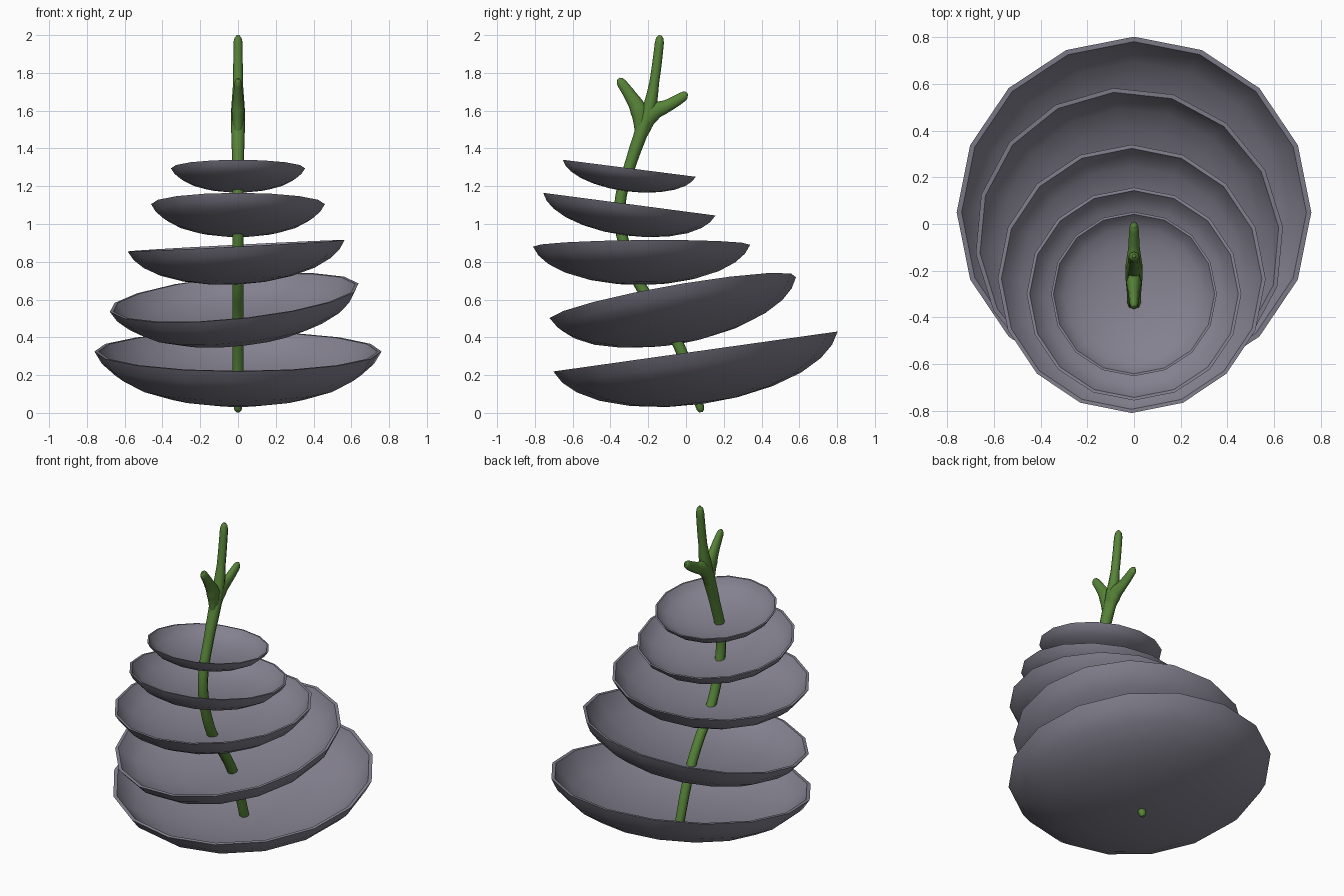
import bpy, bmesh, math
from mathutils import Matrix

if "Cube" in bpy.data.objects:
    bpy.data.objects.remove(bpy.data.objects["Cube"])


def material(name, rgb):
    m = bpy.data.materials.new(name)
    m.diffuse_color = (*rgb, 1)
    m.use_nodes = True
    m.node_tree.nodes["Principled BSDF"].inputs["Base Color"].default_value = m.diffuse_color
    return m


GREY = material("slate_grey", (0.23, 0.22, 0.275))
GREEN = material("stem_green", (0.095, 0.23, 0.04))
SIDES = 16

# Bowl profile: (radius, depth) as fractions of rim radius and full depth
PROFILE = [(1, 0), (0.95, 0.23), (0.86, 0.45), (0.71, 0.67),
           (0.5, 0.85), (0.25, 0.965)]


def dish(name, centre, radius, depth, tilt_back, tilt_side, spin=0):
    """Thin round bowl with a flat rim, tilted about its rim centre."""
    t = 0.028 * radius
    outer = [(r * radius, -d * depth) for r, d in PROFILE]
    inner = [(r * (radius - t), -d * (depth - t)) for r, d in PROFILE]
    bm = bmesh.new()

    def ring(r, z):
        return [bm.verts.new((r * math.sin(2 * math.pi * i / SIDES),
                              r * math.cos(2 * math.pi * i / SIDES), z))
                for i in range(SIDES)]

    rings = [ring(*p) for p in reversed(outer)] + [ring(*p) for p in inner]
    for a, b in zip(rings, rings[1:]):
        for i in range(SIDES):
            j = (i + 1) % SIDES
            bm.faces.new((a[i], a[j], b[j], b[i]))
    for loop, z in ((rings[0], -depth), (rings[-1], -depth + t)):
        pole = bm.verts.new((0, 0, z))
        for i in range(SIDES):
            bm.faces.new((loop[i], loop[(i + 1) % SIDES], pole))
    bmesh.ops.recalc_face_normals(bm, faces=bm.faces)
    turn = (Matrix.Rotation(math.radians(tilt_back), 4, 'X')
            @ Matrix.Rotation(-math.radians(tilt_side), 4, 'Y')
            @ Matrix.Rotation(math.radians(spin), 4, 'Z'))
    bm.transform(Matrix.Translation(centre) @ turn)
    me = bpy.data.meshes.new(name)
    bm.to_mesh(me)
    bm.free()
    me.materials.append(GREY)
    ob = bpy.data.objects.new(name, me)
    bpy.context.collection.objects.link(ob)
    bpy.ops.object.select_all(action='DESELECT')
    ob.select_set(True)
    bpy.context.view_layer.objects.active = ob
    bpy.ops.object.shade_smooth_by_angle(angle=math.radians(35))


def tube(name, points, flatten=1):
    """Tapered tube through (y, z, radius) points in the x = 0 plane."""
    cu = bpy.data.curves.new(name, 'CURVE')
    cu.dimensions = '3D'
    cu.bevel_depth = 1
    cu.bevel_resolution = 2
    cu.resolution_u = 5
    cu.use_fill_caps = True
    sp = cu.splines.new('BEZIER')
    sp.bezier_points.add(len(points) - 1)
    for bp, (y, z, r) in zip(sp.bezier_points, points):
        bp.co = (0, y, z)
        bp.radius = r
        bp.handle_left_type = bp.handle_right_type = 'AUTO'
    cu.materials.append(GREEN)
    ob = bpy.data.objects.new(name, cu)
    ob.scale.x = flatten
    bpy.context.collection.objects.link(ob)
    bpy.ops.object.select_all(action='DESELECT')
    ob.select_set(True)
    bpy.context.view_layer.objects.active = ob
    bpy.ops.object.convert(target='MESH')


# Five stacked dishes, bottom to top
dish("dish_1", (0, 0.05, 0.325), 0.76, 0.28, 8, 0)
dish("dish_2", (-0.02, -0.07, 0.61), 0.665, 0.24, 10, 5.6, 6)
dish("dish_3", (-0.01, -0.235, 0.885), 0.575, 0.206, 0.5, 3)
dish("dish_4", (0, -0.30, 1.105), 0.46, 0.167, -7.5, 0)
dish("dish_5", (0, -0.30, 1.295), 0.355, 0.123, -7.3, 0)

# Winding stem, from the tip under the lowest dish to the top shoot
tube("stem", [(0.08, 0.004, 0.01), (0.077, 0.018, 0.02), (0.06, 0.08, 0.028),
              (-0.035, 0.35, 0.03), (-0.13, 0.52, 0.03), (-0.24, 0.67, 0.03),
              (-0.33, 0.9, 0.03), (-0.35, 1.1, 0.03), (-0.29, 1.33, 0.031),
              (-0.235, 1.49, 0.036), (-0.195, 1.61, 0.036),
              (-0.168, 1.75, 0.026), (-0.141, 1.96, 0.024),
              (-0.139, 1.985, 0.019), (-0.137, 1.999, 0.008)])

# Two side shoots that widen into the fork
tube("front_shoot", [(-0.235, 1.48, 0.034), (-0.25, 1.6, 0.045),
                     (-0.295, 1.68, 0.033), (-0.34, 1.745, 0.026),
                     (-0.35, 1.76, 0.02), (-0.357, 1.77, 0.008)], 0.75)
tube("back_shoot", [(-0.235, 1.48, 0.034), (-0.185, 1.585, 0.05),
                    (-0.10, 1.625, 0.033), (-0.015, 1.675, 0.026),
                    (-0.002, 1.685, 0.02), (0.008, 1.69, 0.008)], 0.75)
